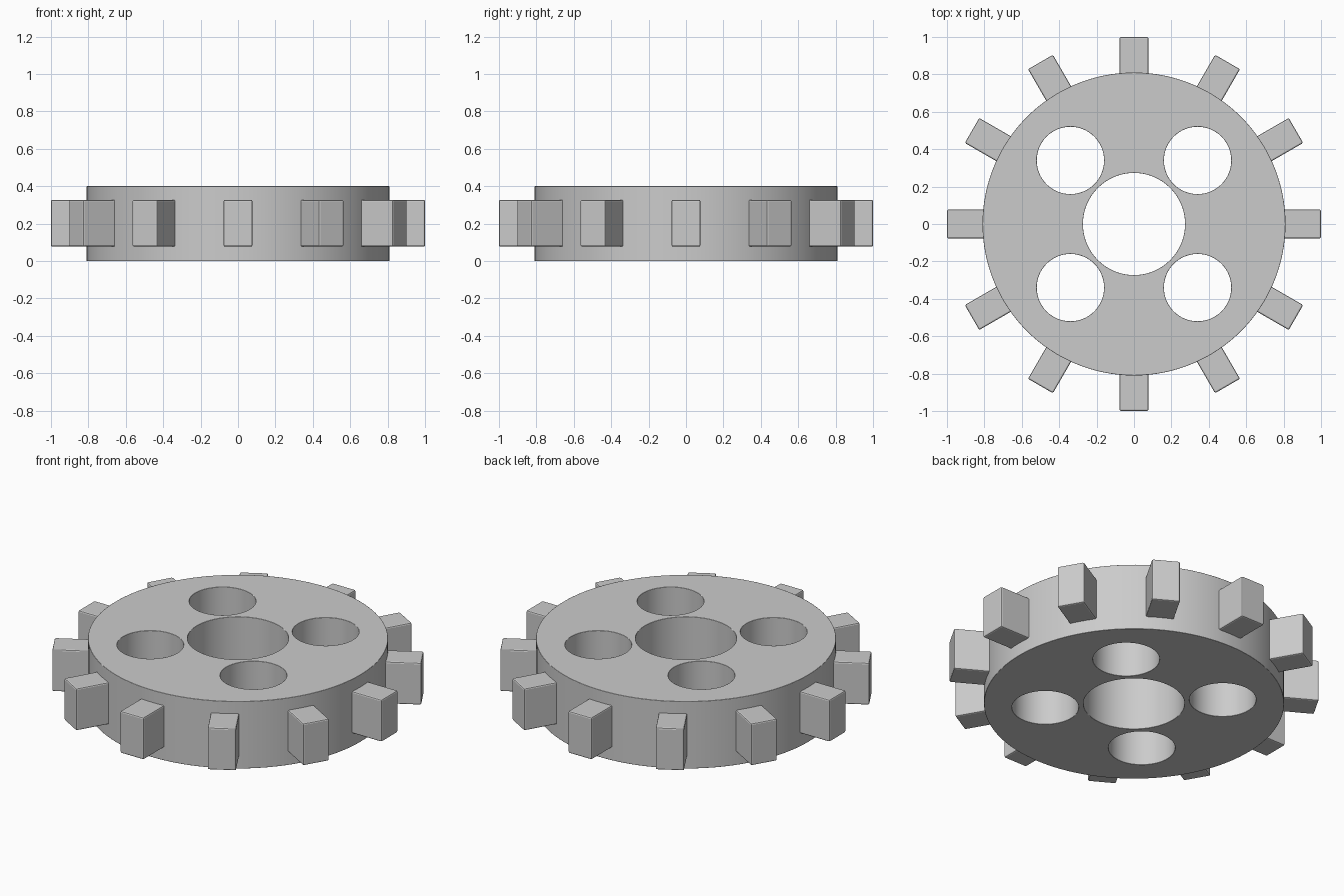
import bpy
import math

if "Cube" in bpy.data.objects:
    bpy.data.objects.remove(bpy.data.objects["Cube"])

HEIGHT = 0.4
DISC_R = 0.81
TEETH = 12


def cylinder(name, radius, depth, x=0, y=0, sides=96):
    bpy.ops.mesh.primitive_cylinder_add(vertices=sides, radius=radius, depth=depth,
                                        location=(x, y, HEIGHT / 2))
    obj = bpy.context.object
    obj.name = name
    return obj


def bevel(obj, width):
    mod = obj.modifiers.new("soft_edges", 'BEVEL')
    mod.width = width
    mod.segments = 2
    mod.limit_method = 'ANGLE'
    mod.angle_limit = math.radians(40)


# Wheel disc
disc = cylinder("wheel_disc", DISC_R, HEIGHT, sides=128)

# Axle hole and four lightening holes
holes = [("axle_hole_cutter", 0.273, 0, 0)]
holes += [("round_hole_cutter", 0.18, sx * 0.34, sy * 0.34)
          for sx in (-1, 1) for sy in (-1, 1)]
for name, radius, x, y in holes:
    cutter = cylinder(name, radius, 1.0, x, y, 64)
    mod = disc.modifiers.new(name, 'BOOLEAN')
    mod.operation = 'DIFFERENCE'
    mod.solver = 'EXACT'
    mod.object = cutter
    bpy.context.view_layer.objects.active = disc
    bpy.ops.object.modifier_apply(modifier=mod.name)
    bpy.data.objects.remove(cutter, do_unlink=True)

bevel(disc, 0.005)
bpy.ops.object.select_all(action='DESELECT')
disc.select_set(True)
bpy.context.view_layer.objects.active = disc
bpy.ops.object.shade_smooth_by_angle(angle=math.radians(30))

# Square teeth around the rim, rooted just inside the disc
inner, outer = 0.79, 1.0
mid = (inner + outer) / 2
for i in range(TEETH):
    a = 2 * math.pi * i / TEETH
    bpy.ops.mesh.primitive_cube_add(size=1, rotation=(0, 0, a),
                                    location=(mid * math.cos(a), mid * math.sin(a), 0.202))
    tooth = bpy.context.object
    tooth.name = f"tooth_{i + 1}"
    tooth.scale = (outer - inner, 0.154, 0.25)
    bpy.ops.object.transform_apply(location=False, rotation=False, scale=True)
    bevel(tooth, 0.008)
